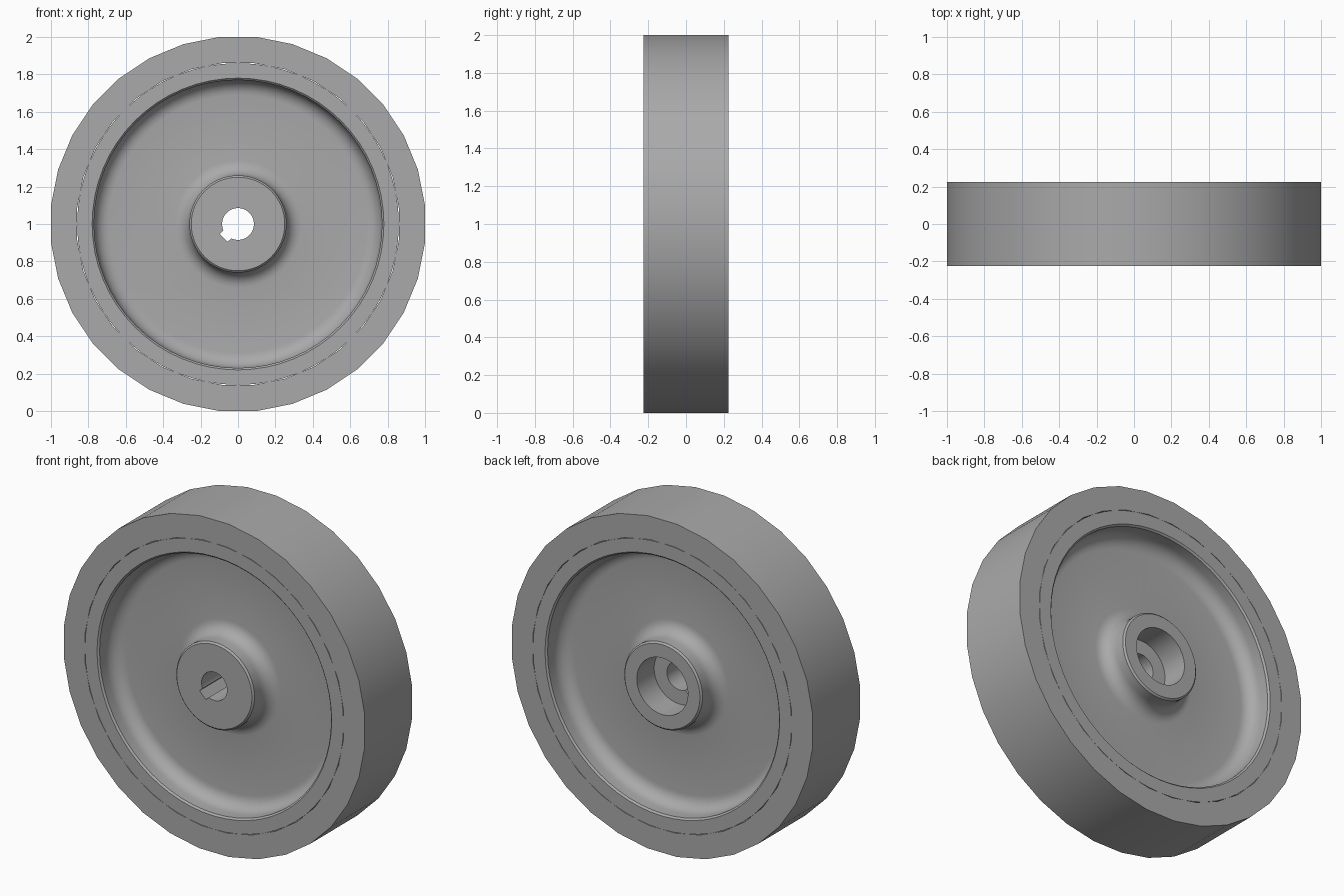
import bpy, bmesh, math
from mathutils import Vector

if "Cube" in bpy.data.objects:
    bpy.data.objects.remove(bpy.data.objects["Cube"], do_unlink=True)

CENTRE = 1.0    # height of the axle
HALF = 0.225    # half the wheel width
RIM = 0.86      # joint between tyre and wheel body

grey = bpy.data.materials.new("plain grey")
grey.use_nodes = True
colour = (0.4, 0.4, 0.4, 1)
grey.diffuse_color = colour
grey.node_tree.nodes["Principled BSDF"].inputs["Base Color"].default_value = colour


def arc(cr, cy, rad, a0, a1, steps=6):
    """Fillet points in the (radius, depth) plane, angles in degrees."""
    angles = [math.radians(a0 + (a1 - a0) * i / steps) for i in range(steps + 1)]
    return [(cr + rad * math.cos(a), cy + rad * math.sin(a)) for a in angles]


def lathe(name, profile, sides, offset=0.0):
    """Revolve a closed (radius, depth) profile about the axle."""
    bm = bmesh.new()
    rings = []
    for i in range(sides):
        a = math.tau * (i + offset) / sides
        rings.append([bm.verts.new((r * math.cos(a), y, r * math.sin(a) + CENTRE))
                      for r, y in profile])
    n = len(profile)
    for i in range(sides):
        here, there = rings[i], rings[(i + 1) % sides]
        for j in range(n):
            k = (j + 1) % n
            bm.faces.new((here[j], here[k], there[k], there[j]))
    return finish(name, bm)


def finish(name, bm):
    bmesh.ops.recalc_face_normals(bm, faces=bm.faces)
    mesh = bpy.data.meshes.new(name)
    bm.to_mesh(mesh)
    bm.free()
    mesh.materials.append(grey)
    obj = bpy.data.objects.new(name, mesh)
    bpy.context.collection.objects.link(obj)
    return obj


def smooth(obj):
    bpy.ops.object.select_all(action='DESELECT')
    obj.select_set(True)
    bpy.context.view_layer.objects.active = obj
    bpy.ops.object.shade_smooth_by_angle(angle=math.radians(30))


# Tyre: plain flat-sided ring
tyre = lathe("tyre", [(RIM, -HALF), (1.0, -HALF), (1.0, HALF), (RIM, HALF)], 32, 0.5)
tyre.scale = (1 / math.cos(math.pi / 32),) * 3
tyre.scale.y = 1
tyre.location.z = CENTRE * (1 - tyre.scale.z)

# Wheel body: hub, dished web and rim, with a wide counterbore at the back
WEB, FILLET, EDGE = 0.08, 0.08, 0.01
dish = [(0.25, HALF), (0.25 + EDGE, HALF - EDGE)]
dish += arc(0.26 + FILLET, WEB + FILLET, FILLET, 180, 270)
dish += arc(0.77 - FILLET, WEB + FILLET, FILLET, 270, 360)
dish += [(0.77, HALF - EDGE), (0.77 + EDGE, HALF), (RIM, HALF)]
front = [(r, -y) for r, y in reversed(dish)]
bore = [(0.085, -HALF), (0.085, 0.06), (0.17, 0.06), (0.17, HALF)]
body = lathe("wheel_body", bore + dish + front, 64)

# Keyway cut into the bore, pointing down to the right-hand side
bm = bmesh.new()
bmesh.ops.create_cube(bm, size=1)
for v in bm.verts:
    v.co = Vector((v.co.x * 0.06 + 0.077, v.co.y * 0.9, v.co.z * 0.06))
cutter = finish("keyway_cutter", bm)
cutter.rotation_euler.y = math.radians(136)
cutter.location.z = CENTRE
cutter.hide_render = True
cutter.hide_viewport = True
cutter.display_type = 'WIRE'
cut = body.modifiers.new("keyway", 'BOOLEAN')
cut.operation = 'DIFFERENCE'
cut.solver = 'EXACT'
cut.object = cutter

smooth(tyre)
smooth(body)
